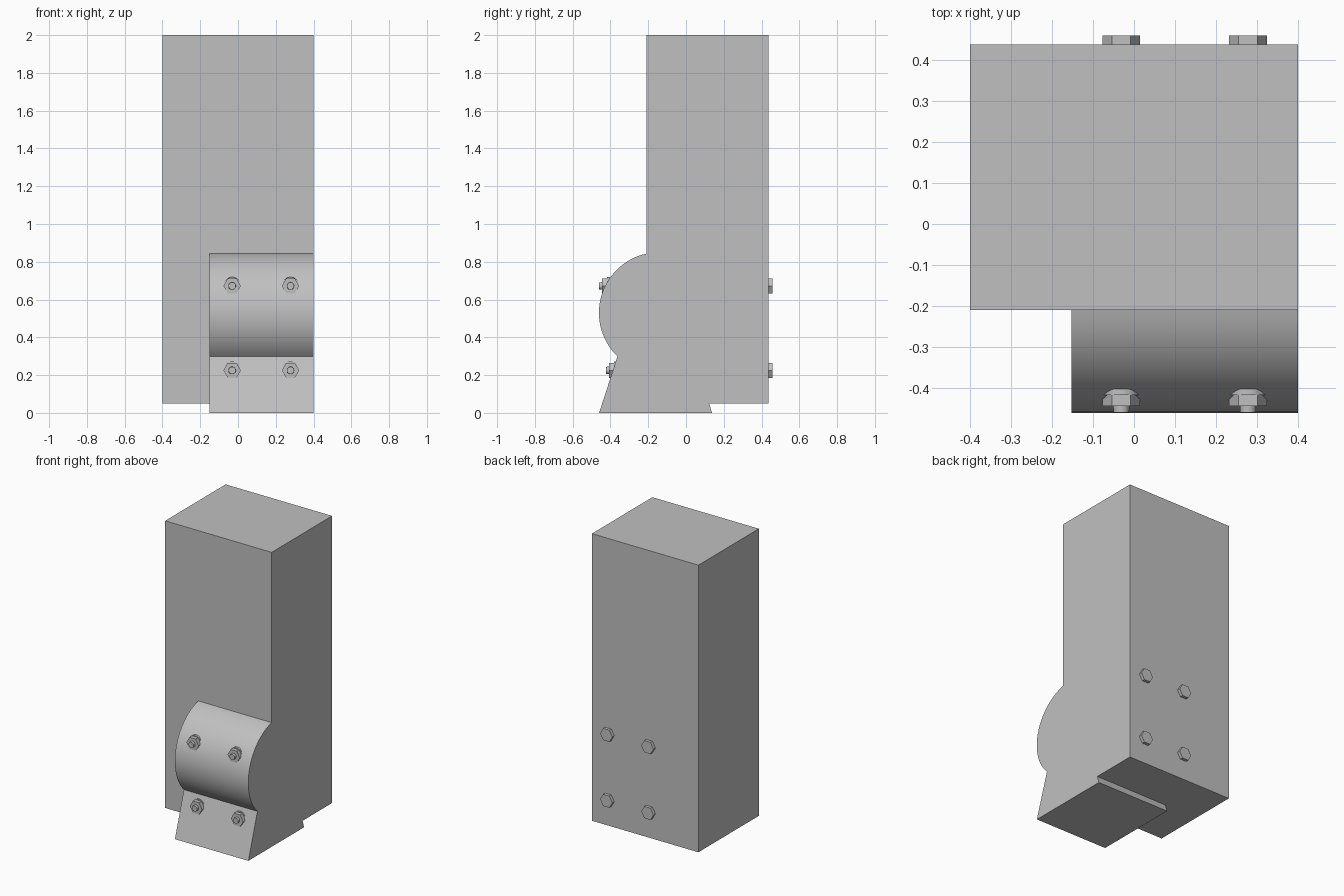
import bpy, bmesh, math
from mathutils import Matrix, Vector

cube = bpy.data.objects.get("Cube")
if cube:
    bpy.data.objects.remove(cube, do_unlink=True)

GREY = (0.53, 0.53, 0.53, 1)
grey = bpy.data.materials.new("plain grey")
grey.use_nodes = True
grey.diffuse_color = GREY
grey.node_tree.nodes["Principled BSDF"].inputs["Base Color"].default_value = GREY


def finish(name, bm, smooth=True):
    bmesh.ops.recalc_face_normals(bm, faces=bm.faces)
    mesh = bpy.data.meshes.new(name)
    bm.to_mesh(mesh)
    bm.free()
    mesh.materials.append(grey)
    obj = bpy.data.objects.new(name, mesh)
    bpy.context.collection.objects.link(obj)
    if smooth:
        bpy.ops.object.select_all(action='DESELECT')
        obj.select_set(True)
        bpy.context.view_layer.objects.active = obj
        bpy.ops.object.shade_smooth_by_angle(angle=math.radians(25))
    return obj


def prism(bm, sides, radius, x, z, y0, y1, tip=None):
    """Prism along y, with a corner pointing up; tip narrows the y0 end."""
    turn = (Matrix.Translation((x, (y0 + y1) / 2, z))
            @ Matrix.Rotation(math.pi / 2, 4, 'X')
            @ Matrix.Rotation(math.pi / 2, 4, 'Z'))
    bmesh.ops.create_cone(bm, cap_ends=True, segments=sides, radius1=radius,
                          radius2=tip or radius, depth=y1 - y0, matrix=turn)


# Tall rectangular post
bm = bmesh.new()
size = Vector((0.8, 0.648, 1.95))
bmesh.ops.create_cube(bm, size=1, matrix=Matrix.Translation((0, 0.114, 1.025))
                      @ Matrix.Diagonal(size).to_4x4())
finish("post", bm, smooth=False)

# Rounded bracket: side profile pushed along x
cy, cz, r = -0.14, 0.53, 0.321
start, end = math.atan2(0.315, -0.07), math.atan2(-0.23, -0.222) + 2 * math.pi
steps = 32
profile = [(cy + r * math.cos(a), cz + r * math.sin(a))
           for a in (start + (end - start) * i / steps for i in range(steps + 1))]
profile += [(-0.46, 0), (0.138, 0), (0.122, 0.05), (-0.21, 0.05)]
bm = bmesh.new()
face = bm.faces.new([bm.verts.new((-0.152, y, z)) for y, z in profile])
side = bmesh.ops.extrude_face_region(bm, geom=[face])["geom"]
bmesh.ops.translate(bm, vec=(0.552, 0, 0),
                    verts=[v for v in side if isinstance(v, bmesh.types.BMVert)])
finish("bracket", bm)

# Four through bolts: hex head behind, washer, nut and threaded tip in front
for row, z, tip_y in (("upper", 0.672, -0.46), ("lower", 0.225, -0.423)):
    for hand, x in (("right", -0.031), ("left", 0.278)):
        bm = bmesh.new()
        prism(bm, 6, 0.046, x, z, 0.43, 0.459)
        finish(f"{row}_{hand}_bolt_head", bm, smooth=False)
        bm = bmesh.new()
        prism(bm, 6, 0.046, x, z, tip_y + 0.016, tip_y + 0.043)
        finish(f"{row}_{hand}_nut", bm, smooth=False)
        bm = bmesh.new()
        prism(bm, 32, 0.047, x, z, tip_y + 0.043, tip_y + 0.058)
        finish(f"{row}_{hand}_washer", bm)
        bm = bmesh.new()
        prism(bm, 24, 0.022, x, z, tip_y, tip_y + 0.05, tip=0.019)
        finish(f"{row}_{hand}_bolt_tip", bm)
